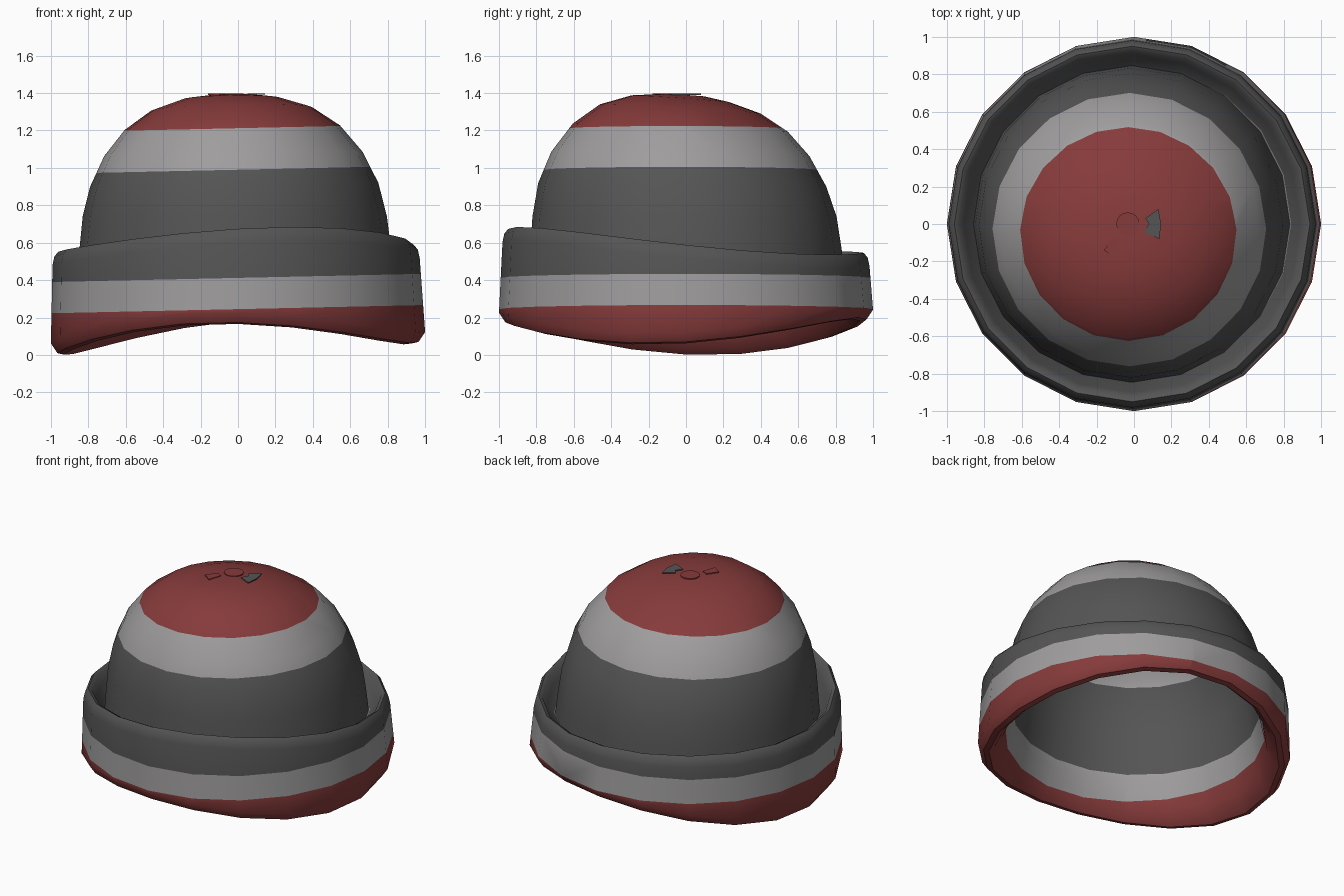
import bpy, bmesh, math
from mathutils import Vector

if "Cube" in bpy.data.objects:
    bpy.data.objects.remove(bpy.data.objects["Cube"])

SIDES = 20


def material(name, rgb):
    m = bpy.data.materials.new(name)
    m.diffuse_color = (*rgb, 1)
    m.use_nodes = True
    m.node_tree.nodes["Principled BSDF"].inputs["Base Color"].default_value = m.diffuse_color
    return m


red = material("brick_red", (0.240, 0.043, 0.043))
light = material("light_grey", (0.345, 0.335, 0.335))
dark = material("dark_grey", (0.090, 0.090, 0.090))

# Stripe limits by height; every stripe leans slightly up to the right
LEAN = 0.022
LIMITS = [0.245, 0.412, 0.99, 1.212]
STRIPES = [0, 1, 2, 1, 0]


def hem(a):      # wavy lower edge of the brim
    return (0.103 + 0.03 * math.cos(a) - 0.071 * math.cos(2 * a)
            + 0.008 * math.sin(a) + 0.025 * math.sin(2 * a))


def fold(a):     # tilted, wavy upper edge of the brim
    return (0.59 + 0.018 * math.cos(a) - 0.064 * math.sin(a)
            - 0.02 * math.cos(2 * a) - 0.02 * math.sin(2 * a))


def flat(z, tx=0.0, ty=0.0):
    return lambda a: z + tx * math.cos(a) + ty * math.sin(a)


def above(f, d):
    return lambda a: f(a) + d


# Dome rings from top to bottom: radius, centre x, centre y, z, tilt x, tilt y
DOME = [
    (0.13, -0.033, -0.03, 1.388, 0.002, -0.006),
    (0.26, -0.035, -0.03, 1.370, 0.004, -0.018),
    (0.43, -0.035, -0.03, 1.315, 0.010, -0.025),
    (0.575, -0.03, -0.03, 1.215, 0.012, -0.022),
    (0.69, -0.025, -0.03, 1.075, 0.012, -0.012),
    (0.77, -0.02, -0.02, 0.910, 0.010, -0.010),
    (0.813, -0.017, -0.008, 0.740, 0, 0),
    (0.833, -0.015, 0, 0.560, 0, 0),
]
outer = [(r, cx, cy, flat(z, tx, ty)) for r, cx, cy, z, tx, ty in DOME]
inner = [(r - 0.03 - 0.035 * min(1, r), cx, cy, flat(z - 0.05, tx, ty))
         for r, cx, cy, z, tx, ty in DOME]

# Folded brim: down the inside wall, around the hem, over the fold, into the groove
brim = [
    (0.800, -0.01, 0, flat(0.36)),
    (0.850, -0.005, 0, above(hem, 0.11)),
    (0.895, 0, 0, above(hem, 0.03)),
    (0.930, 0, 0, hem),
    (0.965, 0, 0, above(hem, 0.008)),
    (1.0, 0, 0, above(hem, 0.06)),
    (0.981, -0.01, 0, above(fold, -0.07)),
    (0.971, -0.01, 0, above(fold, -0.025)),
    (0.950, -0.01, 0, fold),
    (0.926, -0.01, 0, above(fold, -0.012)),
    (0.900, -0.01, 0, above(fold, -0.07)),
    (0.846, -0.012, 0, flat(0.42)),
]

# Cap: one continuous cloth surface
bm = bmesh.new()
rings = []
for r, cx, cy, zf in inner + brim + outer[::-1]:
    ring = []
    for i in range(SIDES):
        a = 2 * math.pi * i / SIDES
        ring.append(bm.verts.new((cx + r * math.cos(a), cy + r * math.sin(a), zf(a))))
    rings.append(ring)
for p, q in zip(rings, rings[1:]):
    for i in range(SIDES):
        j = (i + 1) % SIDES
        bm.faces.new((p[i], p[j], q[j], q[i]))
for ring, z in ((rings[0], 1.342), (rings[-1], 1.392)):
    tip = bm.verts.new((-0.033, -0.025, z))
    for i in range(SIDES):
        bm.faces.new((ring[i], ring[(i + 1) % SIDES], tip))
bmesh.ops.recalc_face_normals(bm, faces=bm.faces)

# Cut the cloth along the stripe limits, then colour by height
for z in LIMITS:
    bmesh.ops.bisect_plane(bm, geom=bm.verts[:] + bm.edges[:] + bm.faces[:], dist=1e-5,
                           plane_co=Vector((0, 0, z)), plane_no=Vector((-LEAN, 0, 1)))
for f in bm.faces:
    c = f.calc_center_median()
    f.material_index = STRIPES[sum(c.z - LEAN * c.x > z for z in LIMITS)]
mesh = bpy.data.meshes.new("cap")
bm.to_mesh(mesh)
bm.free()
cap = bpy.data.objects.new("cap", mesh)
bpy.context.collection.objects.link(cap)
for m in (red, light, dark):
    mesh.materials.append(m)
bpy.context.view_layer.objects.active = cap
cap.select_set(True)
bpy.ops.object.shade_smooth_by_angle(angle=math.radians(40))


# Small thin patches on the crown
def patch(name, points, z, mat):
    b = bmesh.new()
    face = b.faces.new([b.verts.new((x, y, z)) for x, y in points])
    ext = bmesh.ops.extrude_face_region(b, geom=[face])
    top = [v for v in ext["geom"] if isinstance(v, bmesh.types.BMVert)]
    bmesh.ops.translate(b, vec=(0, 0, 0.007), verts=top)
    bmesh.ops.recalc_face_normals(b, faces=b.faces)
    me = bpy.data.meshes.new(name)
    b.to_mesh(me)
    b.free()
    me.materials.append(mat)
    bpy.context.collection.objects.link(bpy.data.objects.new(name, me))


patch("crown_button", [(-0.033 + 0.062 * math.cos(k * math.pi / 8),
                        0.062 * math.sin(k * math.pi / 8)) for k in range(16)], 1.390, red)
patch("crown_grey_patch", [(0.05, -0.04), (0.135, -0.08), (0.145, 0), (0.13, 0.08),
                           (0.06, 0.03), (0.08, 0)], 1.391, dark)
patch("crown_red_patch", [(-0.11, -0.07), (-0.07, -0.09), (-0.10, -0.18), (-0.16, -0.14)],
      1.390, red)
